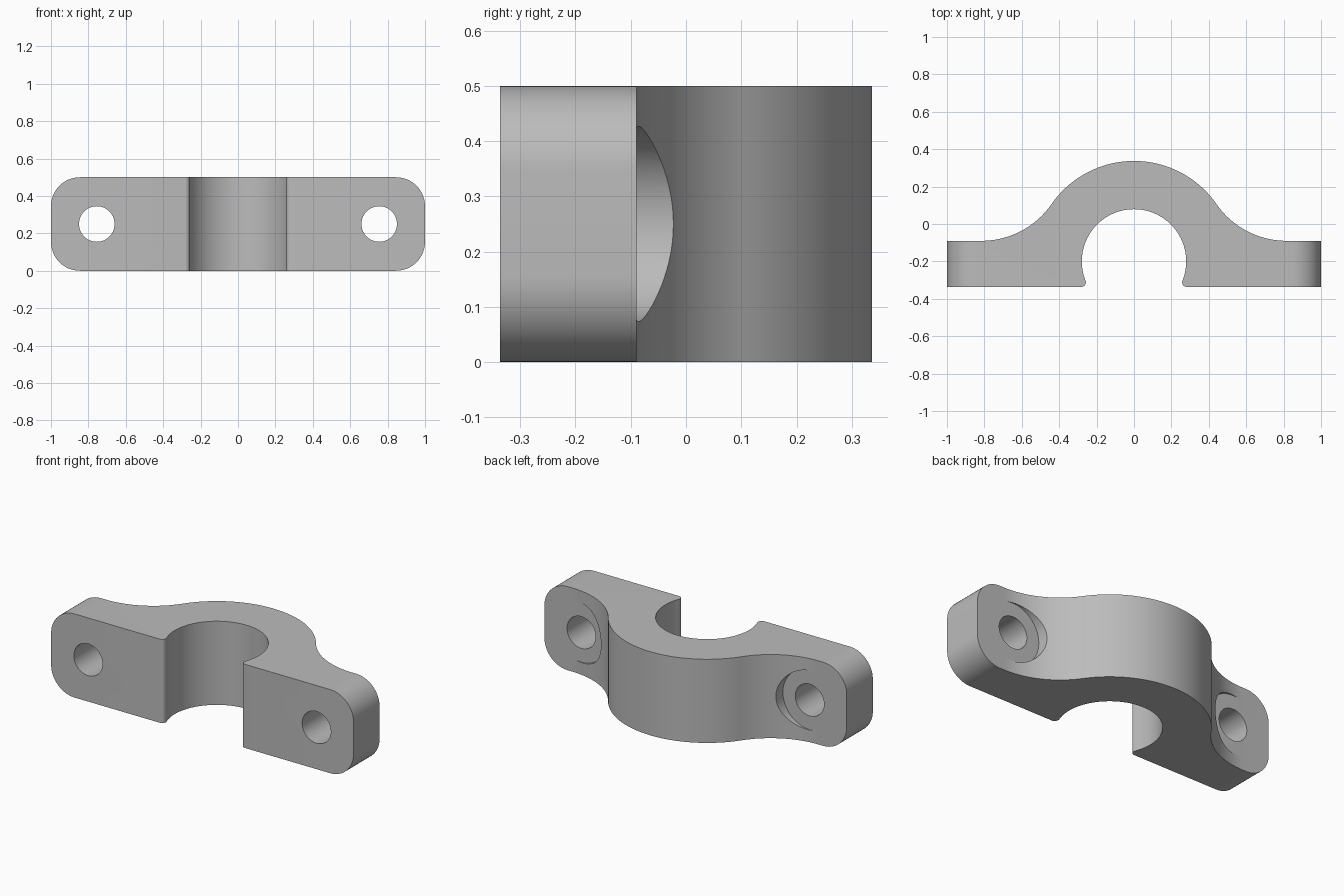
import bpy, bmesh
from math import pi, sin, cos, sqrt, atan2
from mathutils import Matrix, Vector

if "Cube" in bpy.data.objects:
    bpy.data.objects.remove(bpy.data.objects["Cube"], do_unlink=True)

HEIGHT = 0.5
FRONT, FLANGE = -0.337, -0.09     # flange front and back planes
CENTRE_Y = -0.2                   # axis of the pipe seat
R_IN, R_OUT = 0.279, 0.537
R_BLEND, R_LIP = 0.457, 0.025
R_CORNER = 0.155
HOLE_X = 0.755

grey = bpy.data.materials.new("light_grey")
grey.use_nodes = True
colour = (0.5, 0.5, 0.5, 1)
grey.diffuse_color = colour
grey.node_tree.nodes["Principled BSDF"].inputs["Base Color"].default_value = colour


def arc(cx, cy, r, a0, a1, n):
    return [(cx + r * cos(a0 + (a1 - a0) * i / n),
             cy + r * sin(a0 + (a1 - a0) * i / n)) for i in range(n + 1)]


def half_profile():
    """Right half of the outline, from the inner crown round to the outer crown."""
    # small rounded lip tangent to the seat and the front plane
    ly = FRONT + R_LIP
    lx = sqrt((R_IN + R_LIP) ** 2 - (ly - CENTRE_Y) ** 2)
    lip = atan2(ly - CENTRE_Y, lx)
    pts = arc(0, CENTRE_Y, R_IN, pi / 2, lip, 40)
    pts += arc(lx, ly, R_LIP, lip + pi, 1.5 * pi, 8)[1:]
    pts += [(1, FRONT), (1, FLANGE)]
    # concave blend tangent to the flange and the outer arc
    by = FLANGE + R_BLEND
    bx = sqrt((R_OUT + R_BLEND) ** 2 - (by - CENTRE_Y) ** 2)
    blend = atan2(by - CENTRE_Y, bx)
    pts += arc(bx, by, R_BLEND, -pi / 2, blend - pi, 28)
    pts += arc(0, CENTRE_Y, R_OUT, blend, pi / 2, 32)[1:]
    return pts


# Clamp body: mirrored outline, extruded upward
right = half_profile()
outline = right + [(-x, y) for x, y in reversed(right[1:-1])]
bm = bmesh.new()
face = bm.faces.new([bm.verts.new((x, y, 0)) for x, y in outline])
ext = bmesh.ops.extrude_face_region(bm, geom=[face])
bmesh.ops.translate(bm, vec=(0, 0, HEIGHT),
                    verts=[v for v in ext["geom"] if isinstance(v, bmesh.types.BMVert)])
bmesh.ops.recalc_face_normals(bm, faces=bm.faces)

# Rounded flange ends
ends = [e for e in bm.edges
        if all(abs(abs(v.co.x) - 1) < 1e-5 for v in e.verts)
        and abs(e.verts[0].co.z - e.verts[1].co.z) < 1e-5]
bmesh.ops.bevel(bm, geom=ends, offset=R_CORNER, offset_type='OFFSET',
                segments=14, profile=0.5, affect='EDGES')
mesh = bpy.data.meshes.new("clamp_body")
bm.to_mesh(mesh)
bm.free()
mesh.materials.append(grey)
body = bpy.data.objects.new("clamp_body", mesh)
bpy.context.collection.objects.link(body)


def cut(name, x, radius, y0, y1):
    """Cut a round hole along y through the body."""
    cb = bmesh.new()
    place = Matrix.Translation(Vector((x, (y0 + y1) / 2, HEIGHT / 2)))
    bmesh.ops.create_cone(cb, cap_ends=True, segments=64, radius1=radius, radius2=radius,
                          depth=y1 - y0, matrix=place @ Matrix.Rotation(pi / 2, 4, 'X'))
    cm = bpy.data.meshes.new(name)
    cb.to_mesh(cm)
    cb.free()
    cm.materials.append(grey)
    cutter = bpy.data.objects.new(name, cm)
    cutter.hide_render = True
    bpy.context.collection.objects.link(cutter)
    mod = body.modifiers.new(name, 'BOOLEAN')
    mod.operation, mod.solver, mod.object = 'DIFFERENCE', 'EXACT', cutter
    bpy.ops.object.modifier_apply(modifier=name)
    bpy.data.objects.remove(cutter, do_unlink=True)


bpy.ops.object.select_all(action='DESELECT')
body.select_set(True)
bpy.context.view_layer.objects.active = body

# Screw holes and the counterbores behind them
for side, sx in (("left", 1), ("right", -1)):
    cut(side + "_counterbore", sx * HOLE_X, 0.177, FLANGE + 0.0002, 0.4)
    cut(side + "_screw_hole", sx * HOLE_X, 0.095, -0.5, 0.4)

bpy.ops.object.shade_smooth_by_angle(angle=pi / 6)
